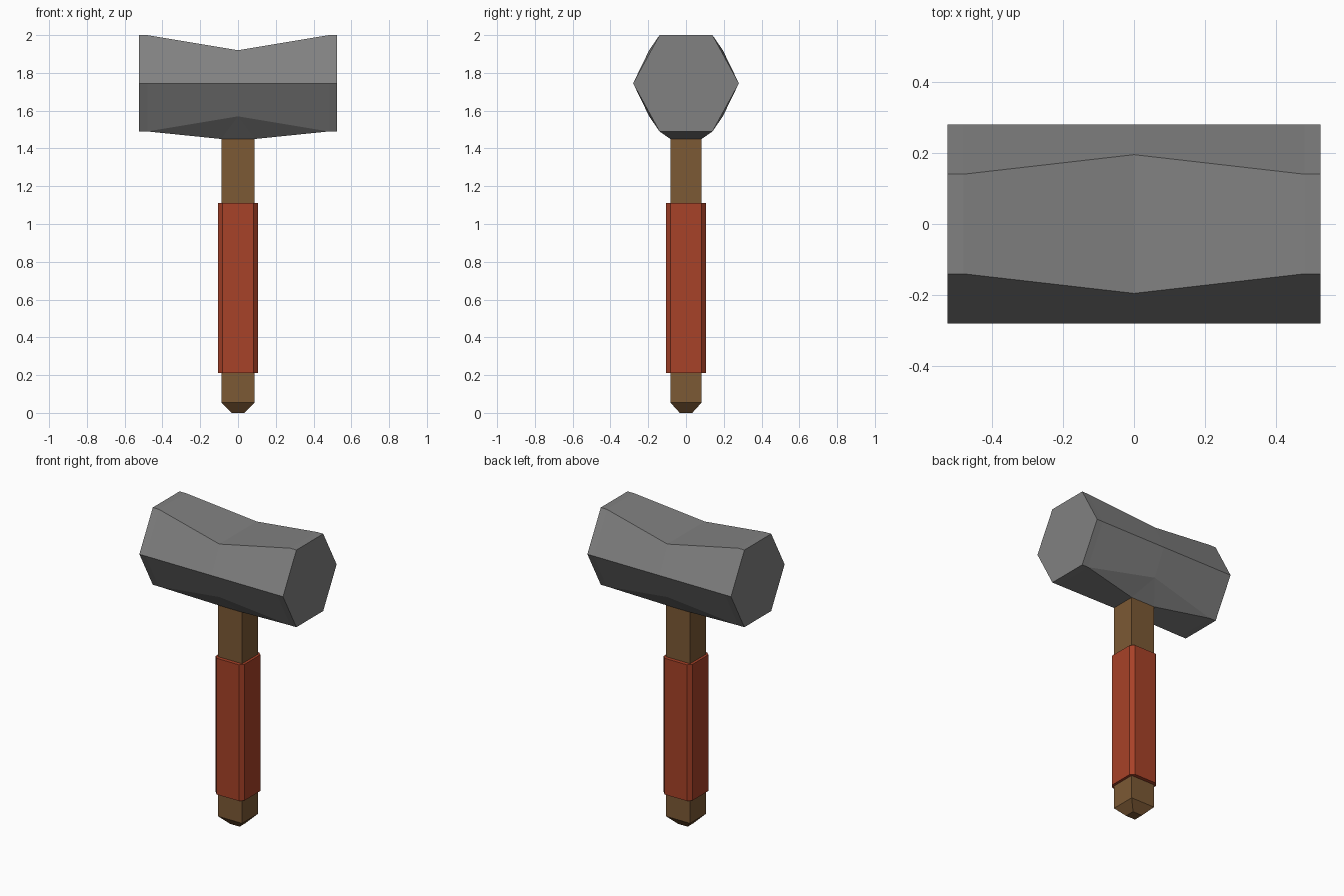
import bpy
import bmesh

cube = bpy.data.objects.get("Cube")
if cube:
    bpy.data.objects.remove(cube, do_unlink=True)


def material(name, rgb):
    mat = bpy.data.materials.new(name)
    mat.use_nodes = True
    mat.diffuse_color = (*rgb, 1)
    mat.node_tree.nodes["Principled BSDF"].inputs["Base Color"].default_value = (*rgb, 1)
    return mat


def finish(name, bm, mat):
    bmesh.ops.recalc_face_normals(bm, faces=bm.faces)
    mesh = bpy.data.meshes.new(name)
    bm.to_mesh(mesh)
    bm.free()
    mesh.materials.append(mat)
    obj = bpy.data.objects.new(name, mesh)
    bpy.context.collection.objects.link(obj)
    return obj


def loft(bm, rings, cap=True):
    """Join equal-sized vertex rings with quads and close the ends."""
    for a, b in zip(rings, rings[1:]):
        for i in range(len(a)):
            j = (i + 1) % len(a)
            bm.faces.new((a[i], a[j], b[j], b[i]))
    if cap:
        bm.faces.new(rings[0])
        bm.faces.new(rings[-1])


def rectangle(bm, hx, hy, z, cut=0):
    """Rectangular ring, with optional chamfered corners."""
    corners = []
    for sx, sy in ((1, 1), (-1, 1), (-1, -1), (1, -1)):
        pair = [(sx * hx, sy * (hy - cut)), (sx * (hx - cut), sy * hy)]
        if sx * sy < 0:
            pair.reverse()
        corners += pair if cut else pair[:1]
    return [bm.verts.new((x, y, z)) for x, y in corners]


stone = material("grey stone", (0.22, 0.22, 0.22))
wood = material("brown wood", (0.20, 0.10, 0.035))
leather = material("red leather", (0.39, 0.054, 0.021))

# Handle with a tapered butt
NECK_X, NECK_Y, NECK_Z = 0.088, 0.083, 1.45
bm = bmesh.new()
loft(bm, [rectangle(bm, 0.035, 0.033, 0),
          rectangle(bm, NECK_X, NECK_Y, 0.055),
          rectangle(bm, NECK_X, NECK_Y, NECK_Z + 0.05)])
finish("handle", bm, wood)

# Chamfered grip wrap
bm = bmesh.new()
loft(bm, [rectangle(bm, 0.105, 0.107, z, 0.024) for z in (0.21, 1.11)])
finish("grip", bm, leather)


# Hexagonal hammer head, pinched at the middle
def hexagon(bm, x, flat, half_height):
    mid = 1.745
    profile = [(flat, half_height), (-flat, half_height), (-0.28, 0),
               (-flat, -half_height), (flat, -half_height), (0.28, 0)]
    return [bm.verts.new((x, y, mid + z)) for y, z in profile]


bm = bmesh.new()
rings = [hexagon(bm, x, 0.195 if x == 0 else 0.14, 0.175 if x == 0 else 0.255)
         for x in (-0.525, -0.48, 0, 0.48, 0.525)]
loft(bm, rings)

# Replace the underside with facets running down to the neck
under = [f for f in bm.faces if len(f.verts) == 4
         and all(v.co.z < 1.6 for v in f.verts)
         and any(v.co.x == 0 for v in f.verts)]
bmesh.ops.delete(bm, geom=under, context='FACES_ONLY')
neck = rectangle(bm, NECK_X, NECK_Y, NECK_Z)
back_right, back_left, front_left, front_right = neck
left, centre, right = rings[1:4]
FRONT, BACK = 3, 4
bm.faces.new(neck)
for side, front, back in ((left, front_left, back_left), (right, front_right, back_right)):
    bm.faces.new((side[FRONT], side[BACK], back, front))
    bm.faces.new((side[FRONT], centre[FRONT], front))
    bm.faces.new((side[BACK], centre[BACK], back))
bm.faces.new((centre[FRONT], front_left, front_right))
bm.faces.new((centre[BACK], back_left, back_right))
finish("hammer_head", bm, stone)
